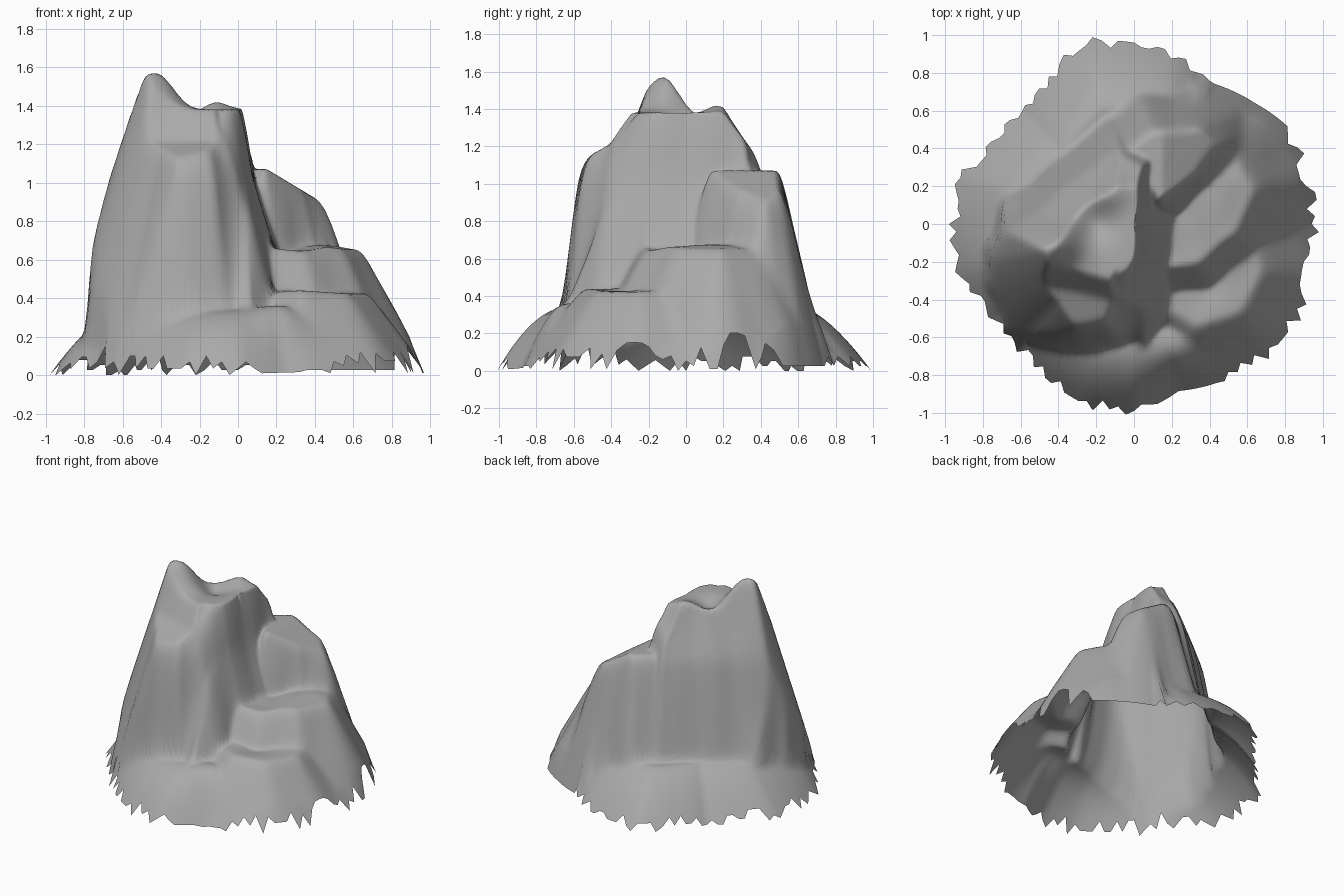
import bpy, bmesh, random
from math import sin, cos, tau, hypot, exp, sqrt
from mathutils import Vector, noise

cube = bpy.data.objects.get("Cube")
if cube:
    bpy.data.objects.remove(cube)
random.seed(4)

SEGMENTS, RINGS = 144, 54

# Radius of the ground outline at equal angle steps, starting at +x
OUTLINE = [.98, .97, .98, .91, .86, .95, .98, 1.02, .92, .84, .89, .97,
           .98, .98, .94, .91, .96, 1.01, 1.01, .92, .96, 1.01, 1.02, .98]

# Rim outlines of the tower and the three ledges
TOWER = [(-.74, -.12), (-.73, -.3), (-.6, -.5), (-.4, -.57), (-.12, -.56), (-.01, -.42),
         (.06, -.2), (.09, .1), (.1, .34), (-.08, .42), (-.26, .27), (-.48, .1), (-.67, -.02)]
HIGH_LEDGE = [(-.06, .35), (.13, .14), (.33, .28), (.42, .42), (.36, .5), (.1, .49)]
MID_LEDGE = [(.13, -.23), (.33, -.18), (.52, -.04), (.61, .18), (.5, .36), (.1, .42)]
LOW_LEDGE = [(.22, -.46), (.33, -.54), (.55, -.45), (.65, -.25), (.6, 0), (.15, -.1)]


def clamp(v):
    return max(0.0, min(1.0, v))


def rim_distance(x, y, poly):
    """Distance to an outline, negative inside."""
    best, inside = 9.0, False
    for (ax, ay), (bx, by) in zip(poly, poly[1:] + poly[:1]):
        ex, ey = bx - ax, by - ay
        t = clamp(((x - ax) * ex + (y - ay) * ey) / (ex * ex + ey * ey))
        best = min(best, hypot(x - ax - t * ex, y - ay - t * ey))
        if (ay > y) != (by > y) and x < ax + (y - ay) * ex / ey:
            inside = not inside
    return -best if inside else best


def bump(x, y, cx, cy, size):
    return exp(-((x - cx) ** 2 + (y - cy) ** 2) / size ** 2)


def ledge(x, y, poly, top, slope, wobble):
    d = max(0.0, rim_distance(x, y, poly) + wobble)
    return top - slope * (sqrt(d * d + .0016) - .04)


def tower(x, y, wobble):
    d = rim_distance(x, y, TOWER) + wobble
    right = clamp((x + .1) / .15)
    if d > 0:
        # Sheer on the left and front, leaning on the right and back
        lean = max(right, .7 * clamp((y + .1) / .2))
        return 1.03 - (8.5 - 5.2 * lean + 9 * clamp((-x - .7) / .05)) * d
    # Crown with a front shoulder, a peak and a shallow hollow
    fall = min(0, y + .27 + .25 * (x + .22))
    crown = 1.38 + max(1.5 * fall, .5 * fall - .11) - 1.3 * max(0, y - .2)
    crown += .19 * bump(x, y, -.43, -.1, .13) + .1 * bump(x, y, -.54, -.21, .09)
    crown += .04 * bump(x, y, -.12, .17, .09) - .05 * bump(x, y, -.2, 0, .1)
    return min(crown, 1.03 - (2.6 + 3 * right) * d)


def skirt(x, y, t):
    foot = .34 * (1 - max(0, (t - .62) / .38) ** (1.5 + .5 * clamp(-2 * y)))
    return foot + .06 * bump(x, y, .22, -.7, .12)


def height(x, y, t):
    wobble = .025 * noise.noise(Vector((x * 5, y * 5, .3)))
    rock = max(
        skirt(x, y, t),
        tower(x, y, wobble),
        ledge(x, y, HIGH_LEDGE, 1.07 - .6 * max(0, x - .15),
              4.8 - 2 * clamp((x - .3) / .15), wobble),
        ledge(x, y, MID_LEDGE, .66 + wobble, 1.9, wobble),
        ledge(x, y, LOW_LEDGE, .43 + wobble, 1.4, wobble))
    # Bring every slope down to the ground at the outline
    return max(0, min(rock, .01 + 3.2 * (1 - t)))


def outline_radius(s):
    f = s / SEGMENTS * len(OUTLINE)
    i = int(f)
    a, b = OUTLINE[i], OUTLINE[(i + 1) % len(OUTLINE)]
    return a + (b - a) * (f - i)


# Open rock shell built from rings, with a ragged lower edge
bm = bmesh.new()
centre = bm.verts.new((0, 0, height(0, 0, 0)))
rings = []
for r in range(1, RINGS + 1):
    ring = []
    for s in range(SEGMENTS):
        angle = s / SEGMENTS * tau
        t = .93 * r / (RINGS - 1)
        if r == RINGS:
            clean = .09 < s / SEGMENTS < .17 or .77 < s / SEGMENTS < .83
            t = .995 if clean else random.choice((.94, .96, .98, 1))
        radius = outline_radius(s) * t
        x, y = radius * cos(angle), radius * sin(angle)
        ring.append(bm.verts.new((x, y, height(x, y, t))))
    rings.append(ring)

for s in range(SEGMENTS):
    n = (s + 1) % SEGMENTS
    bm.faces.new((centre, rings[0][s], rings[0][n]))
    for inner, outer in zip(rings, rings[1:]):
        bm.faces.new((inner[s], outer[s], outer[n], inner[n]))

# Soften the weathered surface
soft = [v for ring in rings[:-2] for v in ring]
for _ in range(2):
    bmesh.ops.smooth_vert(bm, verts=soft, factor=.35, use_axis_z=True)

mesh = bpy.data.meshes.new("rock_formation")
bm.to_mesh(mesh)
bm.free()
mesh.shade_smooth()
rock = bpy.data.objects.new("rock_formation", mesh)
bpy.context.collection.objects.link(rock)

# Plain grey stone
stone = bpy.data.materials.new("grey_stone")
stone.use_nodes = True
colour = (.4, .4, .4, 1)
stone.diffuse_color = colour
shader = stone.node_tree.nodes["Principled BSDF"]
shader.inputs["Base Color"].default_value = colour
shader.inputs["Roughness"].default_value = .9
mesh.materials.append(stone)
